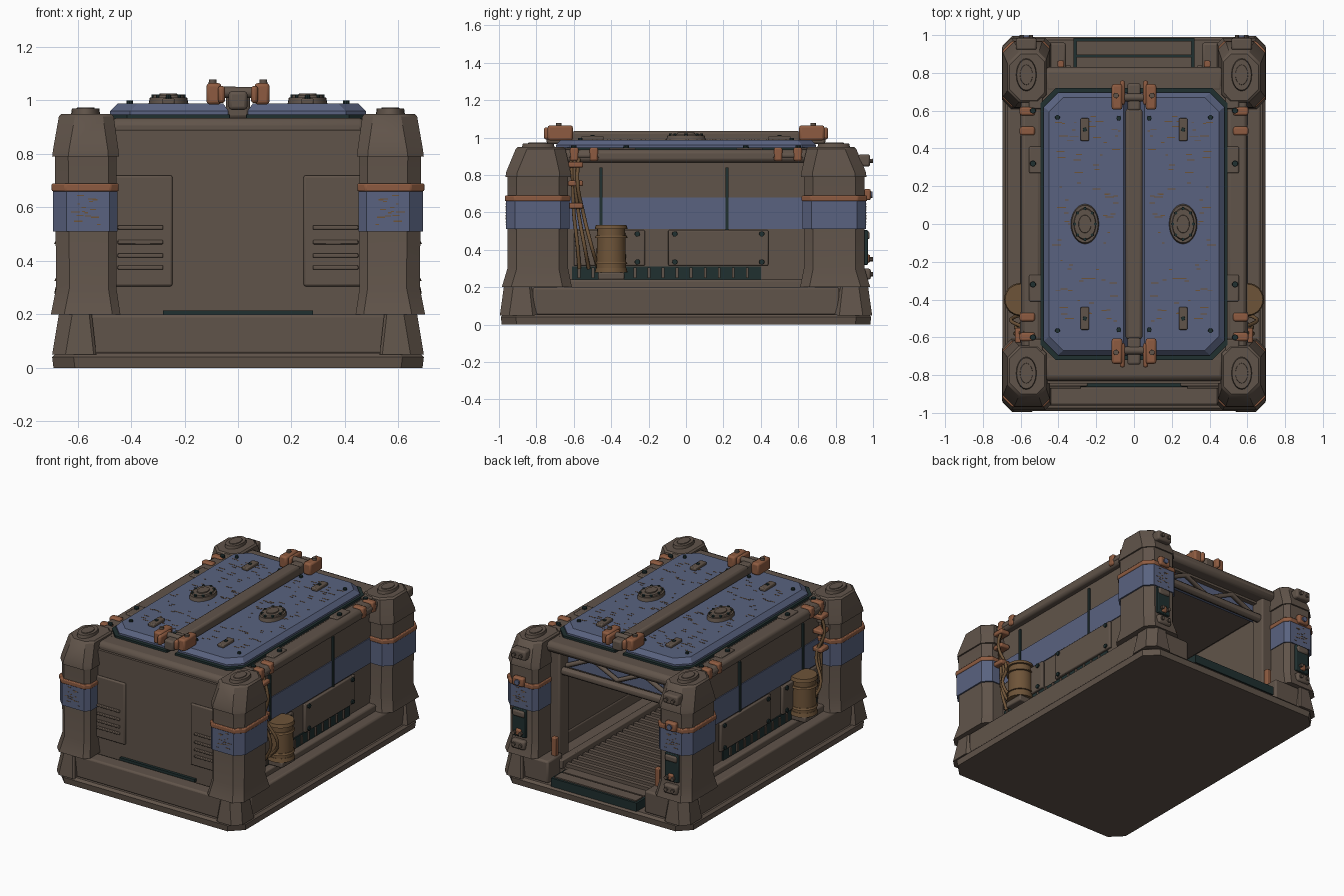
import bpy, bmesh, math, random
from mathutils import Matrix, Vector

cube = bpy.data.objects.get("Cube")
if cube:
    bpy.data.objects.remove(cube, do_unlink=True)
random.seed(4)
made = []


def material(name, rgb):
    m = bpy.data.materials.new(name)
    m.use_nodes = True
    m.diffuse_color = (*rgb, 1)
    m.node_tree.nodes["Principled BSDF"].inputs["Base Color"].default_value = (*rgb, 1)
    return m


BROWN = material("warm_grey_brown", (0.118, 0.088, 0.068))
BLUE = material("slate_blue", (0.1, 0.123, 0.215))
ORANGE = material("copper_orange", (0.27, 0.105, 0.052))
TEAL = material("dark_teal", (0.014, 0.029, 0.029))
TAN = material("rusty_tan", (0.155, 0.088, 0.04))


def finish(name, bm, mat, mirror="", bevel=0):
    bmesh.ops.remove_doubles(bm, verts=bm.verts, dist=0.0001)
    bmesh.ops.recalc_face_normals(bm, faces=bm.faces)
    me = bpy.data.meshes.new(name)
    bm.to_mesh(me)
    bm.free()
    me.materials.append(mat)
    ob = bpy.data.objects.new(name, me)
    bpy.context.collection.objects.link(ob)
    if bevel:
        b = ob.modifiers.new("bevel", "BEVEL")
        b.width, b.segments = bevel, 2
    if mirror:
        mm = ob.modifiers.new("mirror", "MIRROR")
        mm.use_axis = ("x" in mirror, "y" in mirror, False)
        mm.use_mirror_merge = False
    made.append(ob)
    return ob


def add_box(bm, x, y, z):
    size = Matrix.Diagonal((x[1] - x[0], y[1] - y[0], z[1] - z[0], 1))
    mid = Vector((sum(x) / 2, sum(y) / 2, sum(z) / 2))
    bmesh.ops.create_cube(bm, size=1, matrix=Matrix.Translation(mid) @ size)


def boxes(name, parts, mat, mirror="", bevel=0):
    bm = bmesh.new()
    for p in parts:
        add_box(bm, *p)
    return finish(name, bm, mat, mirror, bevel)


def box(name, x, y, z, mat, mirror="", bevel=0):
    return boxes(name, [(x, y, z)], mat, mirror, bevel)


def loft(name, levels, mat, mirror="", cin=0.03, cout=0.05, bevel=0):
    """Stack chamfered rectangles; each level is z, x0, x1, y0, y1."""
    bm = bmesh.new()
    rings = []
    for z, x0, x1, y0, y1 in levels:
        pts = [(x0 + cin, y0), (x1 - cout, y0), (x1, y0 + cout), (x1, y1 - cout),
               (x1 - cout, y1), (x0 + cin, y1), (x0, y1 - cin), (x0, y0 + cin)]
        rings.append([bm.verts.new((px, py, z)) for px, py in pts])
    for a, b in zip(rings, rings[1:]):
        for i in range(8):
            j = (i + 1) % 8
            bm.faces.new((a[i], a[j], b[j], b[i]))
    bm.faces.new(rings[0][::-1])
    bm.faces.new(rings[-1])
    return finish(name, bm, mat, mirror, bevel)


def discs(name, items, mat, mirror="", axis="z", sides=20):
    """Each item is centre, radius, height, y stretch."""
    bm = bmesh.new()
    turn = {"z": Matrix(), "x": Matrix.Rotation(math.pi / 2, 4, "Y"),
            "y": Matrix.Rotation(math.pi / 2, 4, "X")}[axis]
    for c, r, h, s in items:
        m = Matrix.Translation(c) @ Matrix.Diagonal((1, s, 1, 1)) @ turn
        bmesh.ops.create_cone(bm, cap_ends=True, segments=sides, radius1=r,
                              radius2=r * 0.93, depth=h, matrix=m)
    return finish(name, bm, mat, mirror)


def tube(name, pts, r, mat, kind="BEZIER"):
    cu = bpy.data.curves.new(name, "CURVE")
    cu.dimensions, cu.bevel_depth, cu.bevel_resolution = "3D", r, 2
    cu.use_fill_caps = True
    sp = cu.splines.new(kind)
    if kind == "BEZIER":
        sp.bezier_points.add(len(pts) - 1)
        for b, p in zip(sp.bezier_points, pts):
            b.co, b.handle_left_type, b.handle_right_type = p, "AUTO", "AUTO"
    else:
        sp.points.add(len(pts) - 1)
        for b, p in zip(sp.points, pts):
            b.co = (*p, 1)
    cu.materials.append(mat)
    bpy.context.collection.objects.link(bpy.data.objects.new(name, cu))


# Base slab and rails
loft("base_slab", [(0, -.69, .69, -.985, .985), (.04, -.695, .695, -.99, .99),
                   (.055, -.68, .68, -.975, .975)], BROWN, cin=.08, cout=.08)
box("front_rail", (-.6, .6), (-.96, -.86), (.05, .2), BROWN, bevel=.012)
box("side_rail", (.52, .67), (-.82, .82), (.05, .2), BROWN, "x", .012)
box("back_rail", (.36, .6), (.8, .96), (.05, .2), BROWN, "x", .012)
box("side_sill", (.53, .6), (-.64, .64), (.19, .24), BROWN, "x", .01)

# Corner pillars with feet, bands and caps
loft("pillar", [(.2, .44, .7, .61, .985), (.3, .455, .68, .63, .955),
                (.79, .455, .685, .63, .955)], BROWN, "xy")
loft("pillar_core", [(.05, .46, .66, .64, .95), (.21, .46, .66, .64, .95)], BROWN, "xy")
loft("pillar_foot", [(.05, .53, .695, .77, .995), (.23, .55, .665, .79, .97),
                     (.24, .555, .655, .795, .96)], BROWN, "xy", .01, .05)
loft("pillar_blue_band", [(.51, .45, .692, .622, .963), (.66, .45, .692, .622, .963)], BLUE, "xy")
loft("pillar_copper_band", [(.66, .446, .697, .618, .968), (.69, .446, .697, .618, .968)],
     ORANGE, "xy", bevel=.006)
loft("pillar_head", [(.79, .445, .695, .615, .965), (.815, .447, .692, .617, .962),
                     (.94, .465, .67, .645, .91), (.95, .475, .66, .655, .90)], BROWN, "xy", .04, .06)
discs("pillar_cap", [((.57, .79, .957), .055, .025, 1.6), ((.57, .79, .968), .035, .012, 1.6)],
      BROWN, "xy")

# Body walls and top frame
box("front_wall", (-.5, .5), (-.845, -.78), (.05, .89), BROWN)
box("side_wall", (.525, .55), (-.8, .8), (.1, .89), BROWN, "x")
loft("roof_deck", [(.85, -.5, .5, -.74, .74), (.932, -.5, .5, -.74, .74)], BROWN)
boxes("top_cross_beam", [((-.48, .48), (.69, .83), (.865, .935))], BROWN, "y", .028)
box("top_side_beam", (.49, .597), (-.68, .68), (.868, .935), BROWN, "x", .02)

# Front louvre panels
box("louvre_panel", (.245, .47), (-.86, -.84), (.305, .72), BROWN, "x", .008)
boxes("louvre_slat", [((.28, .45), (-.871, -.855), (z - .008, z + .008))
                      for z in (.375, .42, .47, .525)], BROWN, "x", .004)
box("front_seal", (-.28, .28), (-.864, -.84), (.195, .215), TEAL)

# Side wall details
box("side_blue_stripe", (.548, .556), (-.64, .64), (.51, .68), BLUE, "x")
boxes("side_seam", [((.55, .562), (y - .008, y + .008), (.5, .84)) for y in (-.455, .22)], TEAL, "x")
boxes("side_access_panel", [((.55, .572), y, (.315, .505)) for y in ((-.6, -.22), (-.095, .44))],
      BROWN, "x", .006)
discs("side_panel_bolt", [((.575, y, z), .015, .012, 1) for y in (-.26, -.06, .405)
                          for z in (.335, .485)], TEAL, "x", "x", 10)
box("side_vent", (.55, .558), (-.61, .4), (.24, .312), TEAL, "x")
boxes("side_vent_rib", [((.555, .568), (-.58 + i * .075, -.565 + i * .075), (.25, .305))
                        for i in range(13)], BROWN, "x")

# Canister on a bracket
discs("canister", [((.6, -.4, .405), .08, .24, 1)], TAN, "x", sides=28)
discs("canister_ring", [((.6, -.4, z), .088, h, 1)
                        for z, h in ((.29, .025), (.33, .012), (.47, .012), (.522, .022))],
      TAN, "x", sides=28)
box("canister_bracket", (.54, .66), (-.47, -.33), (.24, .28), BROWN, "x", .008)

# Hoses with collars, and rail brackets
for s, side in ((1, "left"), (-1, "right")):
    for i in range(3):
        o = i * .025
        tube(side + "_hose", [(s * .575, -.62 + o, .93), (s * (.6 + o * .6), -.605 + o * .5, .76),
                              (s * .59, -.6 + o, .6), (s * (.6 + o), -.58 + o * 1.5, .42),
                              (s * .57, -.57 + o * 2, .3)], .01, TAN)
boxes("hose_collar", [((.56, .63), (-.63, -.55), (z, z + .03)) for z in (.62, .74, .84)],
      ORANGE, "x", .008)
boxes("rail_bracket", [((.525, .605), (y, y + .045), (.875, .948)) for y in (.47, .575)],
      ORANGE, "xy", .01)
tube_x = [((.585, .545, .905), .018, .16, 1)]
discs("rail_joint", tube_x, BROWN, "xy", "y", 12)

# Roof hinge tabs
boxes("roof_tab", [((.485, .555), y, (.925, .945)) for y in ((.27, .41), (.61, .69))], BROWN, "xy", .006)
discs("roof_tab_bolt", [((.535, y, .95), .016, .014, 1) for y in (.32, .6)], TEAL, "xy", sides=10)

# Twin lids with gasket, vents, plates and bolts
loft("lid_gasket", [(.93, .03, .495, -.72, .72), (.948, .03, .495, -.72, .72)], TEAL, "x", .002, .08)
loft("lid", [(.946, .035, .478, -.695, .695), (.96, .035, .478, -.695, .695),
             (.988, .055, .45, -.67, .67)], BLUE, "x", .002, .075)
discs("lid_vent", [((.26, 0, .998), .075, .025, 1.42), ((.26, 0, 1.014), .06, .012, 1.42),
                   ((.26, 0, 1.02), .035, .012, 1.42)], BROWN, "x", sides=28)
discs("lid_vent_bolt", [((.26 + .055 * math.cos(a), .082 * math.sin(a), 1.012), .009, .022, 1)
                        for a in [math.pi * k / 4 for k in range(8)]], TEAL, "x", sides=8)
boxes("lid_plate", [((.237, .283), (.44, .56), (.985, 1.008))], BROWN, "xy", .006)
discs("lid_plate_stud", [((.26, .5, 1.008), .012, .01, 1)], TEAL, "xy", sides=8)
discs("lid_bolt", [((x, y, .992), .013, .014, 1) for x, y in ((.08, .56), (.405, .565), (.1, .64))],
      TEAL, "xy", sides=10)

# Centre spine and clamps
box("spine", (-.045, .045), (-.61, .61), (.93, 1.035), BROWN, bevel=.015)
box("spine_end", (-.035, .035), (.6, .745), (.965, 1.035), BROWN, "y", .012)
discs("clamp_pin", [((0, .67, 1.03), .022, .2, 1)], BROWN, "y", "x", 12)
boxes("clamp", [((.062, .118), (.605, .74), (.985, 1.065)),
                ((.048, .075), (.63, .76), (.99, 1.055))], ORANGE, "xy", .012)
discs("clamp_knob", [((.095, .68, 1.068), .015, .02, 1)], BROWN, "xy", sides=12)

# Rear doorway, floor and ramp
box("door_post", (.385, .47), (.7, .8), (.05, .88), BROWN, "x", .01)
discs("door_crossbar", [((0, .76, .735), .028, .82, 1)], BROWN, axis="x", sides=12)
box("door_header", (-.42, .42), (.69, .71), (.74, .87), BLUE)
tube("header_brace", [(x, .73, z) for x, z in
                      ((-.38, .76), (-.19, .85), (0, .76), (.19, .85), (.38, .76))], .016, BROWN, "POLY")
box("floor", (-.53, .53), (-.8, .83), (.05, .115), BROWN)
boxes("floor_grate", [((-.33, .33), (-.72 + i * .06, -.69 + i * .06), (.11, .14)) for i in range(26)], BROWN)
box("floor_edge", (.335, .385), (-.78, .84), (.11, .17), BROWN, "x", .006)
box("ramp_edge", (-.32, .32), (.82, .985), (.055, .112), TEAL)
boxes("ramp_tread", [((-.305, .305), y, (.1, .12)) for y in ((.815, .885), (.895, .97))], BROWN)
box("door_guide", (.37, .405), (.83, .865), (.15, .32), ORANGE, "x", .006)

# Rear pillar fittings
boxes("rear_lock_box", [((.515, .625), (.92, .985), (.845, .91)),
                        ((.52, .62), (.94, .988), (.24, .3)),
                        ((.525, .615), (.945, .982), (.455, .5))], BROWN, "x", .012)
box("rear_seal_plate", (.52, .62), (.95, .973), (.32, .505), TEAL, "x", .005)
boxes("rear_latch", [((.53, .61), (.95, .988), (.665, .725)),
                     ((.55, .59), (.96, .985), (.33, .375))], ORANGE, "x", .01)
discs("rear_bolt", [((x, .99, z), .012, .02, 1) for x in (.545, .595)
                    for z in (.875, .35, .27)], BROWN, "x", "y", 10)
discs("rear_knob", [((.57, .988, .695), .018, .02, 1)], BLUE, "x", "y", 12)

# Worn paint flecks on the lids and bands
flecks = []
for i in range(75):
    x, y, w = random.uniform(.07, .39), random.uniform(-.58, .58), random.uniform(.012, .05)
    flecks.append(((x, x + w), (y, y + .005), (.986, .9895)))
for i in range(16):
    x, z, w = random.uniform(.5, .6), random.uniform(.525, .645), random.uniform(.01, .035)
    for y in (-.9645, .9615):
        flecks.append(((x, x + w), (y, y + .003), (z, z + .004)))
boxes("paint_flecks", flecks, TAN, "x")

# Smooth rounded surfaces, keep edges crisp
bpy.ops.object.select_all(action="DESELECT")
for ob in made:
    ob.select_set(True)
bpy.context.view_layer.objects.active = made[0]
bpy.ops.object.shade_smooth_by_angle(angle=math.radians(30))
